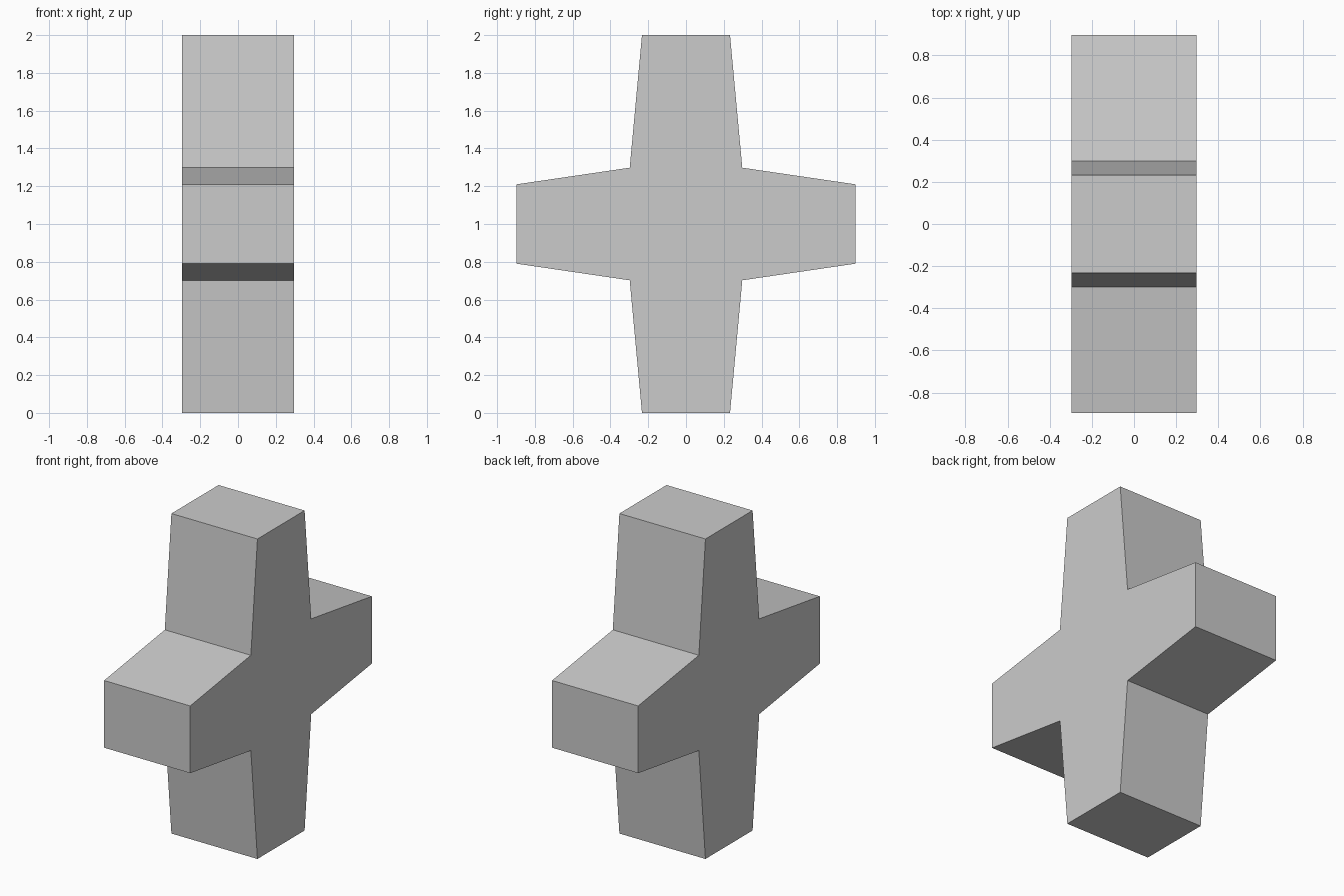
import bpy, bmesh

if "Cube" in bpy.data.objects:
    bpy.data.objects.remove(bpy.data.objects["Cube"])

DEPTH = 0.595  # thickness along x

# Right half of the cross outline (y, z), bottom to top; arms taper outwards
half = [(0.233, 0), (0.298, 0.702), (0.897, 0.79),
        (0.897, 1.21), (0.298, 1.298), (0.233, 2)]
outline = half + [(-y, z) for y, z in reversed(half)]

# Extrude the outline along x
bm = bmesh.new()
face = bm.faces.new([bm.verts.new((-DEPTH / 2, y, z)) for y, z in outline])
result = bmesh.ops.extrude_face_region(bm, geom=[face])
new_verts = [g for g in result["geom"] if isinstance(g, bmesh.types.BMVert)]
bmesh.ops.translate(bm, verts=new_verts, vec=(DEPTH, 0, 0))
bmesh.ops.recalc_face_normals(bm, faces=bm.faces)

mesh = bpy.data.meshes.new("tapered_cross")
bm.to_mesh(mesh)
bm.free()
cross = bpy.data.objects.new("tapered_cross", mesh)
bpy.context.collection.objects.link(cross)
